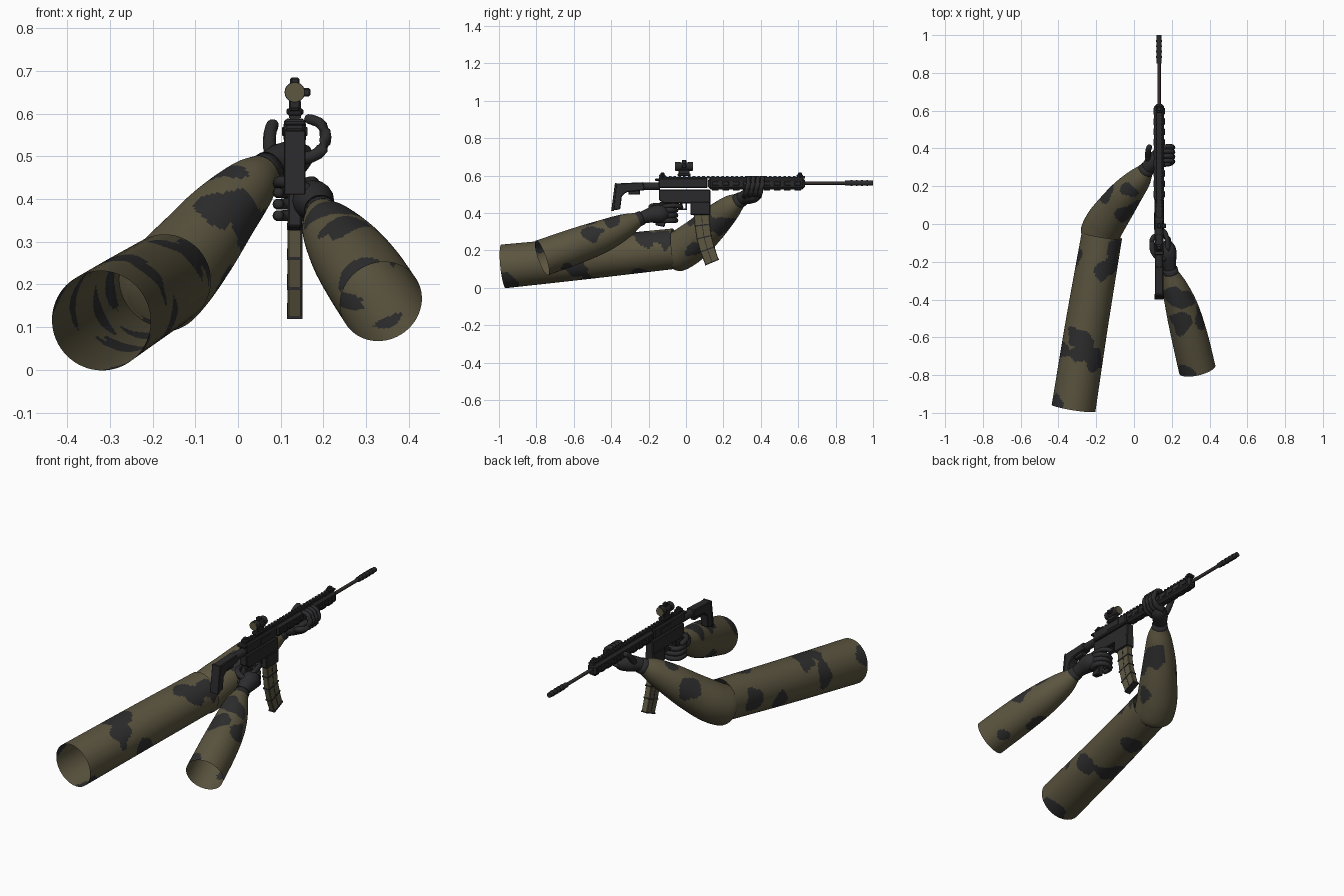
import bpy, bmesh, math
from mathutils import Vector, noise

cube = bpy.data.objects.get("Cube")
if cube:
    bpy.data.objects.remove(cube, do_unlink=True)


def material(name, color):
    mat = bpy.data.materials.new(name)
    mat.use_nodes = True
    rgba = (*color, 1)
    mat.diffuse_color = rgba
    mat.node_tree.nodes["Principled BSDF"].inputs["Base Color"].default_value = rgba
    return mat


OLIVE = material("olive cloth", (.105, .09, .05))
CHARCOAL = material("charcoal camouflage", (.027, .027, .028))
GUNMETAL = material("gunmetal", (.023, .023, .025))
GLOVE = material("glove black", (.025, .025, .027))
BARREL = material("barrel steel", (.035, .029, .028))
TAN = material("magazine olive", (.11, .095, .053))
GUN_X = .133


def finish(bm, name, mats, smooth=False):
    bmesh.ops.recalc_face_normals(bm, faces=bm.faces)
    mesh = bpy.data.meshes.new(name)
    bm.to_mesh(mesh)
    bm.free()
    obj = bpy.data.objects.new(name, mesh)
    bpy.context.collection.objects.link(obj)
    for mat in mats:
        mesh.materials.append(mat)
    for poly in mesh.polygons:
        poly.use_smooth = smooth
    return obj


def spline(keys, count):
    """Catmull-Rom samples through (x, y, z, radius) keys."""
    pts = [Vector(k) for k in keys]
    pts = [2 * pts[0] - pts[1], *pts, 2 * pts[-1] - pts[-2]]
    out = []
    for i in range(count + 1):
        u = i / count * (len(keys) - 1)
        k = min(int(u), len(keys) - 2)
        t = u - k
        a, b, c, d = pts[k:k + 4]
        out.append(b + t / 2 * (c - a + t * (2 * a - 5 * b + 4 * c - d
                                             + t * (3 * (b - c) + d - a))))
    return out


def tube(name, keys, mat, count=12, sides=12, cap_start=True, cap_end=True, blobs=()):
    path = spline(keys, count)
    bm = bmesh.new()
    rings = []
    for i, p in enumerate(path):
        tangent = (path[min(i + 1, count)] - path[max(i - 1, 0)]).to_3d().normalized()
        ref = Vector((0, 0, 1)) if abs(tangent.z) < .9 else Vector((0, 1, 0))
        side = tangent.cross(ref).normalized()
        up = side.cross(tangent)
        ring = []
        for j in range(sides):
            a = math.tau * j / sides
            ring.append(bm.verts.new(p.to_3d() + p.w * (side * math.cos(a) + up * math.sin(a))))
        rings.append(ring)
    for r, s in zip(rings, rings[1:]):
        for j in range(sides):
            k = (j + 1) % sides
            bm.faces.new((r[j], r[k], s[k], s[j]))
    # camouflage patches: wobbly blots around given spots
    for f in bm.faces:
        c = f.calc_center_median()
        wobble = 1 + .6 * noise.noise(c * 14)
        f.material_index = int(any((c - Vector(b[:3])).length < b[3] * wobble for b in blobs))
    if cap_start:
        bm.faces.new(rings[0])
    if cap_end:
        bm.faces.new(rings[-1])
    return finish(bm, name, [mat, CHARCOAL] if blobs else [mat], True)


def digit(name, points, radius):
    """Glove finger with a rounded, slightly narrower tip."""
    keys = [(*p, radius * (1 - .06 * i)) for i, p in enumerate(points)]
    tip = Vector(points[-1]) + (Vector(points[-1]) - Vector(points[-2])).normalized() * radius * .6
    return tube(name, keys + [(*tip, radius * .3)], GLOVE, 14, 10)


def prism(name, profile, half, mat=GUNMETAL, bevel=.004, x=GUN_X):
    """Side profile in (y, z), extruded across x."""
    bm = bmesh.new()
    face = bm.faces.new([bm.verts.new((x - half, y, z)) for y, z in profile])
    ext = bmesh.ops.extrude_face_region(bm, geom=[face])["geom"]
    bmesh.ops.translate(bm, vec=(2 * half, 0, 0),
                        verts=[v for v in ext if isinstance(v, bmesh.types.BMVert)])
    obj = finish(bm, name, [mat])
    if bevel:
        mod = obj.modifiers.new("bevel", "BEVEL")
        mod.width, mod.segments = bevel, 1
    return obj


def box(name, y0, y1, z0, z1, half, mat=GUNMETAL, bevel=.004, x=GUN_X):
    return prism(name, [(y0, z0), (y1, z0), (y1, z1), (y0, z1)], half, mat, bevel, x)


def rod(name, y0, y1, z, r, mat=GUNMETAL, sides=16):
    obj = tube(name, [(GUN_X, y0, z, r), (GUN_X, y1, z, r)], mat, 1, sides)
    for poly in obj.data.polygons:
        poly.use_smooth = len(poly.vertices) == 4
    return obj


# sleeves of the supporting arm
tube("support_upper_sleeve",
     [(-.32, -.975, .115, .117), (-.25, -.53, .16, .113), (-.17, -.06, .21, .108)],
     OLIVE, 110, 64, False, False,
     [(-.31, -.6, .26, .06), (-.27, -.67, .26, .06), (-.2, -.72, .23, .06),
      (-.09, -.12, .28, .06), (-.1, -.22, .27, .06), (-.17, -.25, .3, .05),
      (-.16, -.6, .12, .06), (-.25, -.97, .02, .07), (-.42, -.97, .18, .06),
      (-.37, -.66, .17, .06), (-.33, -.36, .13, .06), (-.28, -.17, .2, .06),
      (-.26, -.5, .05, .07), (-.19, -.25, .09, .07)])
tube("support_forearm_sleeve",
     [(-.2, -.09, .17, .06), (-.19, -.07, .18, .1), (-.155, 0, .22, .106),
      (-.1, .08, .285, .098), (-.04, .16, .36, .085), (.025, .235, .43, .065),
      (.06, .28, .465, .043)],
     OLIVE, 80, 64, True, True,
     [(.02, .1, .35, .07), (-.06, .05, .37, .05), (-.02, .18, .44, .04),
      (-.13, .17, .35, .06), (.03, .2, .33, .06), (-.2, -.1, .1, .07),
      (-.02, .05, .2, .05)])

# sleeve of the firing arm
tube("firing_forearm_sleeve",
     [(.335, -.77, .16, .098), (.295, -.6, .22, .096), (.255, -.45, .275, .087),
      (.215, -.33, .33, .066), (.195, -.26, .365, .04)],
     OLIVE, 90, 64, False, True,
     [(.19, -.38, .38, .06), (.27, -.4, .37, .05), (.25, -.52, .34, .06),
      (.28, -.8, .22, .06), (.36, -.79, .07, .05), (.35, -.5, .29, .05),
      (.35, -.64, .12, .04), (.24, -.5, .18, .06)])

# firing hand
tube("firing_palm", [(.198, -.28, .355, .03), (.188, -.22, .38, .035), (.178, -.16, .395, .048),
                     (.172, -.12, .395, .044), (.168, -.09, .395, .022)], GLOVE, 16, 16)
tube("firing_cuff", [(.2, -.275, .358, .041), (.192, -.235, .375, .038)], GLOVE, 2, 20)
for i in range(3):
    z = .415 - .027 * i
    digit("firing_finger", [(.178, -.14, z), (.182, -.085, z), (.145, -.055, z),
                            (.098, -.075, z), (.095, -.125, z)], .016)
digit("firing_index", [(.18, -.14, .43), (.175, -.08, .44), (.16, -.04, .438), (.135, -.025, .43)], .014)
digit("firing_thumb", [(.17, -.18, .415), (.135, -.185, .435), (.1, -.145, .44), (.095, -.1, .435)], .016)

# supporting hand
tube("support_palm", [(.05, .268, .455, .036), (.075, .3, .478, .036), (.105, .335, .49, .042),
                      (.14, .365, .498, .04), (.165, .38, .505, .022)], GLOVE, 16, 16)
tube("support_cuff", [(.05, .268, .455, .045), (.074, .298, .475, .04)], GLOVE, 2, 20)
for i in range(4):
    y = .315 + .025 * i
    digit("support_finger", [(.13, y, .49), (.185, y + .005, .505), (.205, y + .015, .54),
                             (.195, y + .02, .575), (.165, y + .02, .588)], .0155)
digit("support_thumb", [(.09, .32, .49), (.075, .35, .515), (.075, .385, .555), (.082, .41, .575)], .017)

# barrel, muzzle device and gas tube
rod("barrel", .6, .9, .56, .009, BARREL)
rod("muzzle_brake", .85, 1, .56, .0135)
for i in range(4):
    rod("muzzle_ring", .88 + .028 * i, .89 + .028 * i, .56, .0155)

# handguard and receivers
box("handguard", .118, .635, .527, .588, .026, bevel=.012)
box("upper_receiver", -.147, .115, .533, .588, .024, bevel=.006)
prism("lower_receiver", [(-.145, .525), (-.145, .47), (-.12, .452), (.02, .452),
                         (.13, .452), (.13, .525)], .022)
box("magazine_well", .024, .13, .39, .46, .025)
box("ejection_port", -.03, .06, .548, .572, .0265, bevel=0)
box("charging_handle", -.165, -.14, .572, .586, .025)
box("top_rail", -.145, .635, .585, .592, .011, bevel=0)
for i in range(31):
    y = -.143 + .0255 * i
    box("rail_tooth", y, y + .014, .59, .599, .014, bevel=0)
for i in range(9):
    y = .14 + .055 * i
    box("side_rail_tooth", y, y + .035, .547, .569, .03, bevel=.002)
    box("lower_rail_tooth", y, y + .035, .52, .53, .012, bevel=.002)

# grip, trigger and guard
prism("pistol_grip", [(-.14, .46), (-.075, .46), (-.095, .4), (-.115, .325), (-.165, .335)], .016)
prism("trigger", [(-.035, .455), (-.02, .455), (-.015, .425), (-.022, .425)], .005, bevel=0)
box("guard_bottom", -.08, .005, .417, .424, .009, bevel=0)
box("guard_front", -.003, .006, .417, .455, .009, bevel=0)

# stock
rod("buffer_tube", -.25, -.14, .543, .021)
prism("stock", [(-.398, .413), (-.377, .558), (-.227, .565), (-.222, .522),
                (-.318, .512), (-.343, .49), (-.352, .42)], .023)
box("stock_lever", -.308, -.245, .498, .525, .014)
prism("butt_pad", [(-.4, .41), (-.38, .56), (-.37, .56), (-.385, .41)], .025, bevel=.002)

# curved magazine: front and back edges share heights along the curve
back = [(.04, .4), (.047, .33), (.057, .26), (.077, .19), (.104, .122)]
front = [(.125, .4), (.128, .34), (.136, .28), (.152, .22), (.174, .153)]
prism("magazine", back + front[::-1], .0165, TAN, .003)
for i in range(1, 5):
    (y0, z0), (y1, z1) = back[i], front[i]
    prism("magazine_rib", [(y0 - .002, z0 - .003), (y1 + .002, z1 - .003),
                           (y1 + .002, z1 + .004), (y0 - .002, z0 + .004)], .0185, GUNMETAL, 0)
mid = [((a[0] + b[0]) / 2, (a[1] + b[1]) / 2) for a, b in zip(back, front)]
prism("magazine_seam", [(y - .002, z) for y, z in mid] + [(y + .002, z) for y, z in mid[::-1]],
      .0175, GUNMETAL, 0)

# optic with mount, turrets and lenses
box("optic_mount", -.04, .02, .597, .632, .014)
box("optic_clamp", -.045, .025, .597, .612, .02)
rod("optic_tube", -.035, .015, .65, .019)
rod("optic_rear_bell", -.055, -.03, .65, .024, sides=20)
rod("optic_front_bell", .01, .035, .65, .024, sides=20)
rod("optic_rear_lens", -.058, -.05, .65, .022, TAN, 20)
rod("optic_front_lens", .03, .038, .65, .022, TAN, 20)
box("optic_top_turret", -.022, .002, .66, .685, .011)
box("optic_side_turret", -.022, .002, .64, .66, .011, x=.159)

# folding sights
for y in (-.145, .59):
    box("sight_base", y, y + .036, .594, .606, .017)
    box("sight_leaf", y + .008, y + .03, .604, .616, .012)
